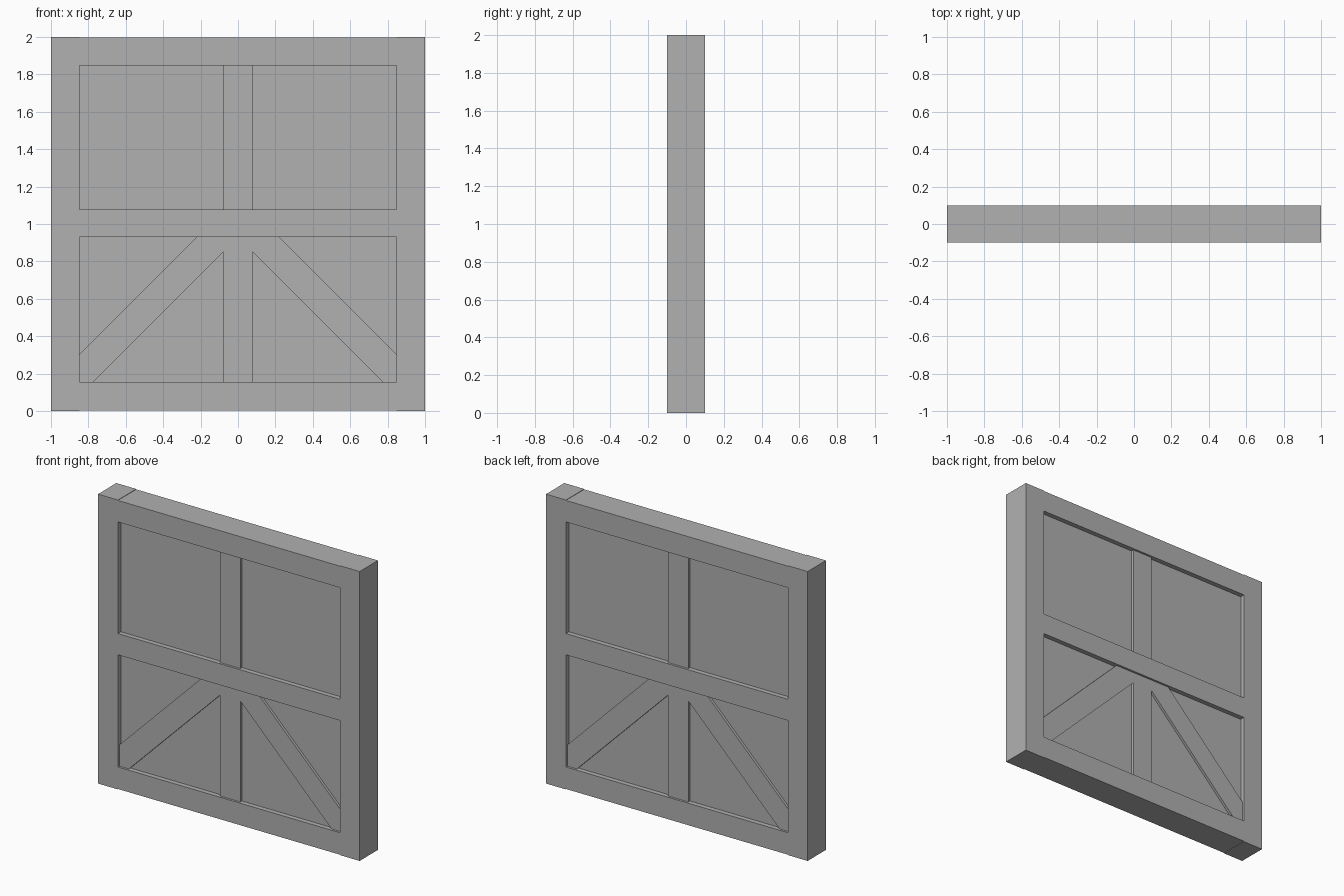
import bpy
import bmesh

if "Cube" in bpy.data.objects:
    bpy.data.objects.remove(bpy.data.objects["Cube"], do_unlink=True)

grey = bpy.data.materials.new("plain grey")
grey.use_nodes = True
colour = (0.44, 0.44, 0.44, 1)
grey.diffuse_color = colour
grey.node_tree.nodes["Principled BSDF"].inputs["Base Color"].default_value = colour

# Half depths of the frame, the raised bars and the infill panel
FRAME, BAR, PANEL = 0.1, 0.085, 0.067
# Half widths and heights of the openings
INNER, POST = 0.848, 0.077
LOW, MID_LOW, MID_HIGH, HIGH = 0.155, 0.93, 1.077, 1.848
LIP = 0.003


def slab(name, outline, half):
    """Extrude an x-z outline evenly to both sides of y = 0."""
    bm = bmesh.new()
    face = bm.faces.new([bm.verts.new((x, -half, z)) for x, z in outline])
    grown = bmesh.ops.extrude_face_region(bm, geom=[face])
    moved = [v for v in grown["geom"] if isinstance(v, bmesh.types.BMVert)]
    bmesh.ops.translate(bm, verts=moved, vec=(0, 2 * half, 0))
    bmesh.ops.recalc_face_normals(bm, faces=bm.faces)
    mesh = bpy.data.meshes.new(name)
    bm.to_mesh(mesh)
    bm.free()
    mesh.materials.append(grey)
    obj = bpy.data.objects.new(name, mesh)
    bpy.context.collection.objects.link(obj)
    return obj


def board(name, x0, x1, z0, z1, half):
    return slab(name, [(x0, z0), (x1, z0), (x1, z1), (x0, z1)], half)


# Outer frame: two stiles and three rails
board("left_stile", INNER, 1, 0, 2, FRAME)
board("right_stile", -1, -INNER, 0, 2, FRAME)
board("bottom_rail", -INNER, INNER, LIP, LOW, FRAME)
board("middle_rail", -INNER, INNER, MID_LOW, MID_HIGH, FRAME)
board("top_rail", -INNER, INNER, HIGH, 2 - LIP, FRAME)

# Infill panels and centre posts
for level, z0, z1 in (("lower", LOW, MID_LOW), ("upper", MID_HIGH, HIGH)):
    board(level + "_panel", -INNER, INNER, z0, z1, PANEL)
    board(level + "_post", -POST, POST, z0, z1, BAR)

# Diagonal braces rising at 45 degrees to the centre post
for side, s in (("left", 1), ("right", -1)):
    brace = [(INNER, 1.15 - INNER), (0.22, MID_LOW), (POST, MID_LOW),
             (POST, MID_LOW - POST), (MID_LOW - LOW, LOW), (INNER, LOW)]
    slab(side + "_brace", [(s * x, z) for x, z in brace], BAR)
